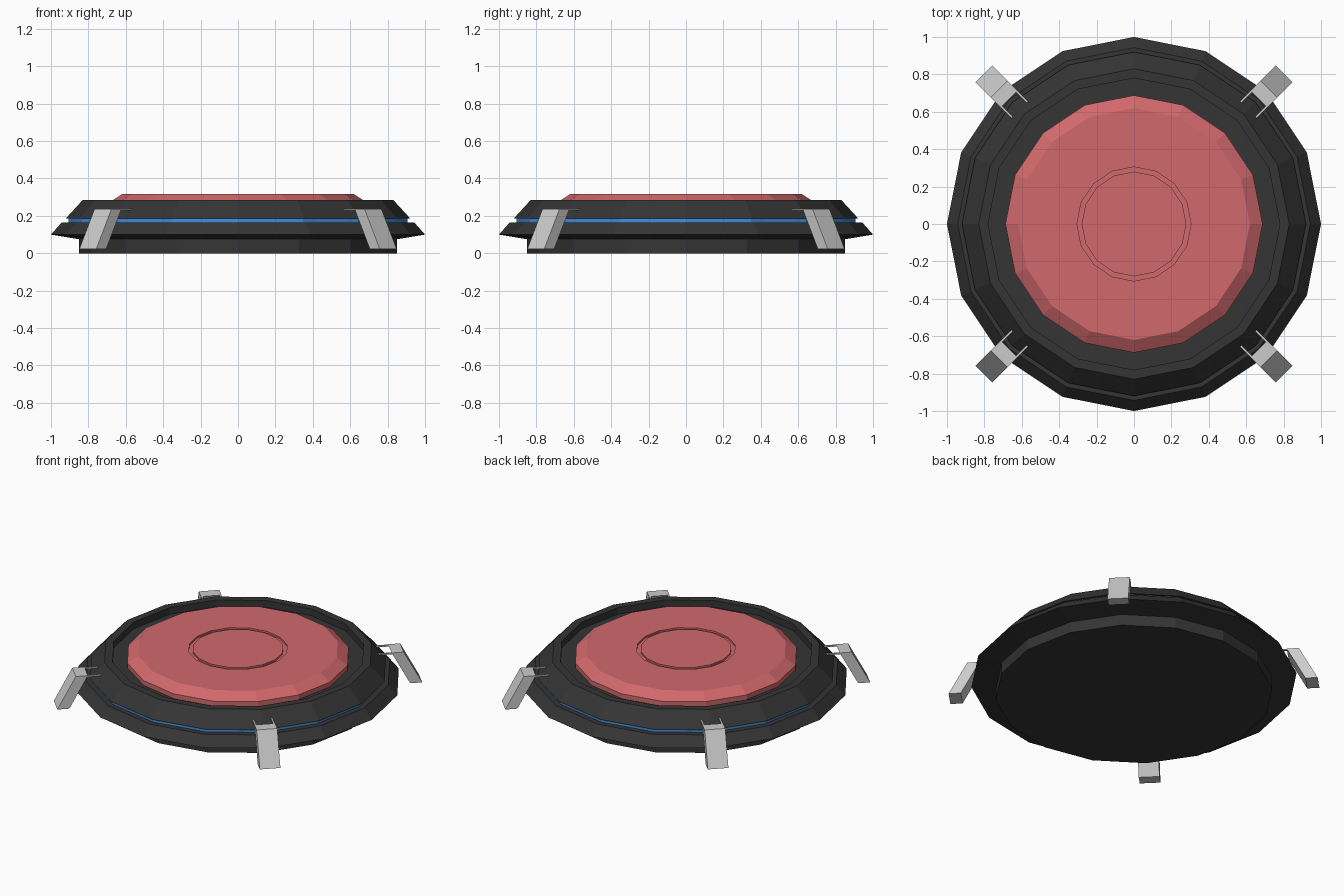
import bpy, bmesh
from math import cos, sin, pi

if "Cube" in bpy.data.objects:
    bpy.data.objects.remove(bpy.data.objects["Cube"])

SIDES = 16


def material(name, rgb):
    m = bpy.data.materials.new(name)
    m.diffuse_color = (*rgb, 1)
    m.use_nodes = True
    m.node_tree.nodes["Principled BSDF"].inputs["Base Color"].default_value = m.diffuse_color
    return m


dark = material("dark_shell", (0.035, 0.035, 0.035))
red = material("red_cap", (0.64, 0.14, 0.15))
blue = material("blue_glow", (0.06, 0.27, 0.72))


def finish(bm, name, mat=None):
    bmesh.ops.recalc_face_normals(bm, faces=bm.faces)
    me = bpy.data.meshes.new(name)
    bm.to_mesh(me)
    bm.free()
    if mat:
        me.materials.append(mat)
    ob = bpy.data.objects.new(name, me)
    bpy.context.collection.objects.link(ob)
    return ob


def lathe(name, profile, mat):
    """Sweep an (r, z) profile round z and cap both ends with flat faces."""
    bm = bmesh.new()
    rings = [[bm.verts.new((r * cos(2 * pi * i / SIDES), r * sin(2 * pi * i / SIDES), z))
              for i in range(SIDES)] for r, z in profile]
    for a, b in zip(rings, rings[1:]):
        for i in range(SIDES):
            j = (i + 1) % SIDES
            bm.faces.new((a[i], a[j], b[j], b[i]))
    bm.faces.new(rings[0])
    bm.faces.new(rings[-1])
    return finish(bm, name, mat)


def add_prism(bm, outline, x0, x1):
    """Extrude a (radius, z) side outline across a width."""
    a = [bm.verts.new((r, x0, z)) for r, z in outline]
    b = [bm.verts.new((r, x1, z)) for r, z in outline]
    bm.faces.new(a)
    bm.faces.new(b)
    for i in range(len(a)):
        j = (i + 1) % len(a)
        bm.faces.new((a[i], a[j], b[j], b[i]))


# Base with flared rim
lathe("base", [(0.85, 0), (0.85, 0.075), (1.0, 0.10), (0.943, 0.164), (0.88, 0.164)], dark)

# Blue strip in the seam
lathe("light_band", [(0.906, 0.162), (0.906, 0.188)], blue)

# Upper ring with sunken floor
lathe("upper_ring", [(0.88, 0.187), (0.92, 0.187), (0.83, 0.285), (0.78, 0.285),
                     (0.78, 0.24), (0.68, 0.24)], dark)

# Red pressure cap with a circular groove
lathe("pressure_cap", [(0.688, 0.235), (0.688, 0.272), (0.62, 0.316), (0.305, 0.316),
                       (0.305, 0.304), (0.28, 0.304), (0.28, 0.316)], red)

# Four slanted legs on thin prongs
for k in range(4):
    bm = bmesh.new()
    add_prism(bm, [(0.945, 0.238), (1.02, 0.238), (1.135, 0.024), (1.06, 0.024)], -0.064, 0.064)
    for s in (-1, 1):
        add_prism(bm, [(0.865, 0.228), (0.97, 0.228), (0.97, 0.237), (0.865, 0.237)],
                  s * 0.052, s * 0.063)
    leg = finish(bm, f"leg_{k + 1}")
    leg.rotation_euler.z = pi / 4 + k * pi / 2
